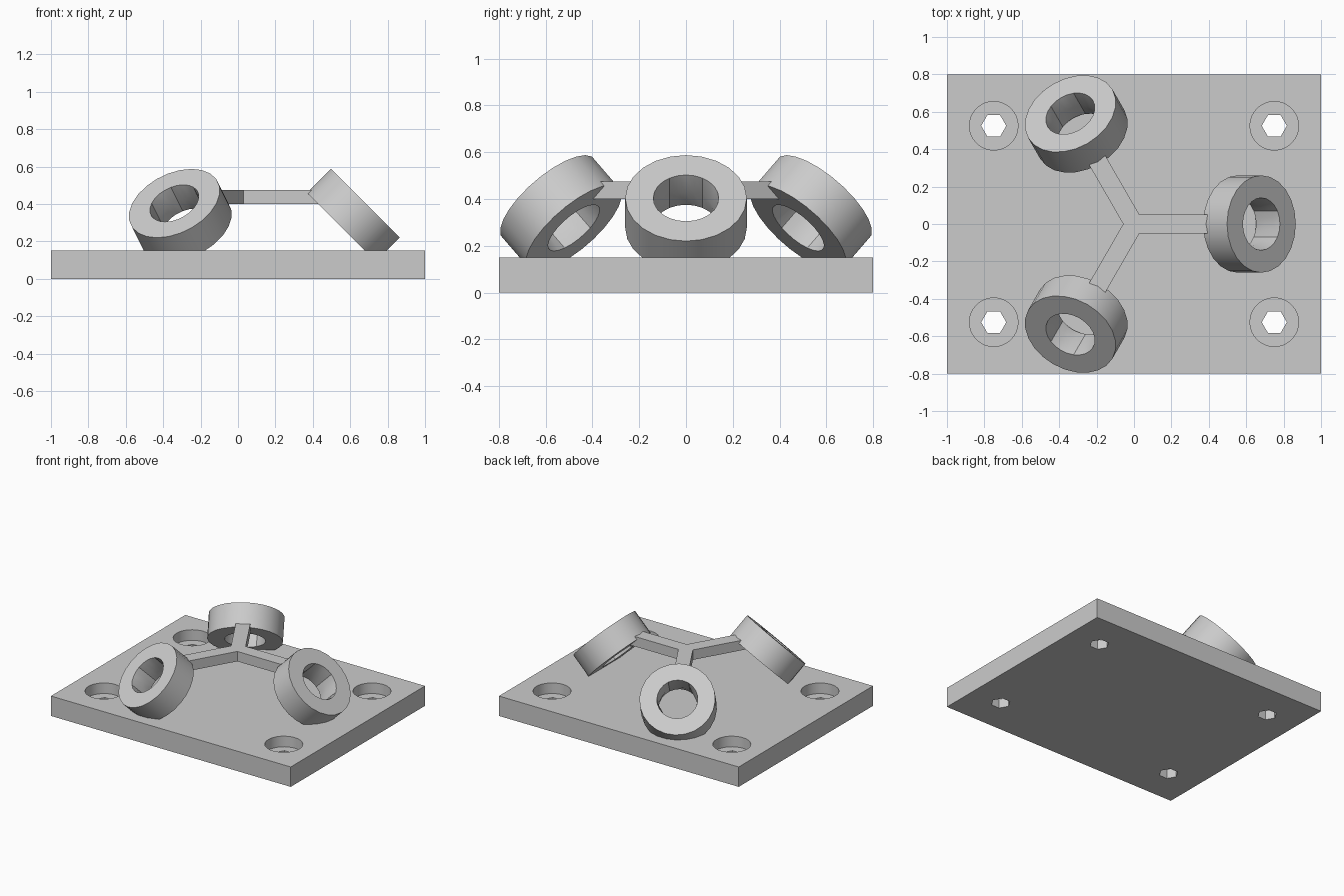
import bpy, bmesh, math
from mathutils import Matrix, Vector

cube = bpy.data.objects.get("Cube")
if cube:
    bpy.data.objects.remove(cube, do_unlink=True)

grey = bpy.data.materials.new("plain grey")
grey.use_nodes = True
COLOUR = (0.6, 0.6, 0.6, 1)
grey.diffuse_color = COLOUR
grey.node_tree.nodes["Principled BSDF"].inputs["Base Color"].default_value = COLOUR


def make_object(name, bm, smooth=True):
    bmesh.ops.recalc_face_normals(bm, faces=bm.faces)
    mesh = bpy.data.meshes.new(name)
    bm.to_mesh(mesh)
    bm.free()
    mesh.materials.append(grey)
    obj = bpy.data.objects.new(name, mesh)
    bpy.context.collection.objects.link(obj)
    if smooth:
        shade(obj)
    return obj


def shade(obj):
    bpy.ops.object.select_all(action='DESELECT')
    obj.select_set(True)
    bpy.context.view_layer.objects.active = obj
    bpy.ops.object.shade_smooth_by_angle(angle=math.radians(25))


def cylinder_cutter(sides, radius, x, y, bottom, top):
    bm = bmesh.new()
    place = Matrix.Translation((x, y, (bottom + top) / 2))
    bmesh.ops.create_cone(bm, cap_ends=True, segments=sides, radius1=radius,
                          radius2=radius, depth=top - bottom, matrix=place)
    # put hexagon corners on the x axis
    if sides == 6:
        v = bm.verts[:][0].co - Vector((x, y, 0))
        turn = Matrix.Rotation(-math.atan2(v.y, v.x), 3, 'Z')
        bmesh.ops.rotate(bm, cent=(x, y, 0), matrix=turn, verts=bm.verts)
    cutter = make_object("hole_cutter", bm, smooth=False)
    cutter.hide_render = True
    return cutter


# Base plate with four counterbored hexagonal screw holes
PLATE_TOP = 0.15
bm = bmesh.new()
bmesh.ops.create_cube(bm, size=1, matrix=Matrix.Translation((0, 0, PLATE_TOP / 2))
                      @ Matrix.Diagonal((2, 1.6, PLATE_TOP, 1)))
plate = make_object("base_plate", bm, smooth=False)
cutters = []
for x in (-0.75, 0.75):
    for y in (-0.525, 0.525):
        cutters.append(cylinder_cutter(32, 0.13, x, y, 0.07, 0.3))
        cutters.append(cylinder_cutter(6, 0.067, x, y, -0.1, 0.2))
for cutter in cutters:
    cut = plate.modifiers.new("screw hole", 'BOOLEAN')
    cut.operation = 'DIFFERENCE'
    cut.solver = 'EXACT'
    cut.object = cutter
graph = bpy.context.evaluated_depsgraph_get()
cut_mesh = bpy.data.meshes.new_from_object(plate.evaluated_get(graph))
plate.modifiers.clear()
plate.data = cut_mesh
for cutter in cutters:
    bpy.data.objects.remove(cutter, do_unlink=True)
shade(plate)

# Three-armed spider, one extruded outline
ARM, HALF = 0.44, 0.05
outline = []
for i in range(3):
    turn = Matrix.Rotation(math.radians(120 * i), 3, 'Z')
    notch = Vector((HALF / math.tan(math.radians(60)), HALF, 0))
    for corner in (Vector((ARM, -HALF, 0)), Vector((ARM, HALF, 0)), notch):
        outline.append(turn @ corner + Vector((0, 0, 0.4)))
bm = bmesh.new()
face = bm.faces.new([bm.verts.new(p) for p in outline])
up = bmesh.ops.extrude_face_region(bm, geom=[face])["geom"]
bmesh.ops.translate(bm, vec=(0, 0, 0.075),
                    verts=[g for g in up if isinstance(g, bmesh.types.BMVert)])
make_object("three_arm_spider", bm, smooth=False)

# Tilted rings, with a slightly hexagonal waist inside the bore
SIDES = 24
RADIUS, BORE, HALF_WIDTH = 0.26, 0.14, 0.09


def circle_radius(angle, radius):
    return radius


def hexagon_radius(angle, radius):
    sector = (angle + math.pi / 6) % (math.pi / 3) - math.pi / 6
    return radius * math.cos(math.pi / 6) / math.cos(sector)


def ring_mesh():
    loops = [(RADIUS, HALF_WIDTH, circle_radius), (RADIUS, -HALF_WIDTH, circle_radius),
             (BORE, -HALF_WIDTH, circle_radius), (BORE, 0, hexagon_radius),
             (BORE, HALF_WIDTH, circle_radius)]
    bm = bmesh.new()
    rows = []
    for radius, height, shape in loops:
        row = []
        for k in range(SIDES):
            a = 2 * math.pi * k / SIDES
            r = shape(a, radius)
            row.append(bm.verts.new((r * math.cos(a), r * math.sin(a), height)))
        rows.append(row)
    for i, row in enumerate(rows):
        after = rows[(i + 1) % len(rows)]
        for k in range(SIDES):
            n = (k + 1) % SIDES
            bm.faces.new((row[k], row[n], after[n], after[k]))
    return bm


for i, side in enumerate(("left", "back_right", "front_right")):
    bm = ring_mesh()
    bm.transform(Matrix.Rotation(math.radians(120 * i), 4, 'Z')
                 @ Matrix.Translation((0.6175, 0, 0.34))
                 @ Matrix.Rotation(math.radians(45), 4, 'Y'))
    make_object(side + "_ring", bm)
